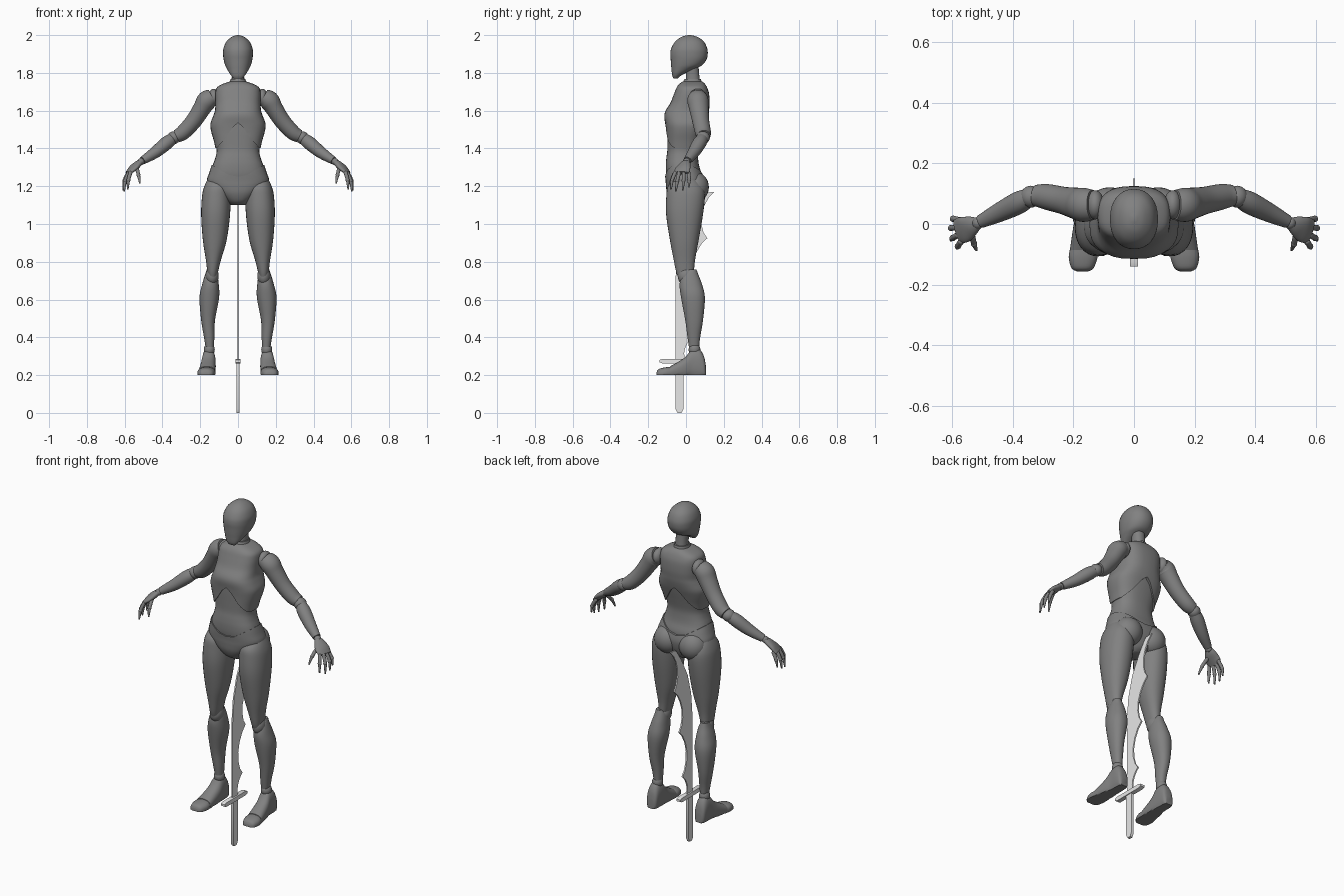
import bpy, bmesh, math
from mathutils import Vector, Matrix

cube = bpy.data.objects.get("Cube")
if cube:
    bpy.data.objects.remove(cube)


def material(name, value):
    mat = bpy.data.materials.new(name)
    colour = (value, value, value, 1)
    mat.use_nodes = True
    mat.diffuse_color = colour
    mat.node_tree.nodes["Principled BSDF"].inputs["Base Color"].default_value = colour
    return mat


BODY = material("dark grey body", 0.22)
STEEL = material("light grey steel", 0.8)
SIDES = 32
parts = []


def finish(name, bm, mat=BODY):
    bmesh.ops.recalc_face_normals(bm, faces=bm.faces[:])
    mesh = bpy.data.meshes.new(name)
    bm.to_mesh(mesh)
    bm.free()
    mesh.materials.append(mat)
    obj = bpy.data.objects.new(name, mesh)
    bpy.context.collection.objects.link(obj)
    parts.append(obj)
    return obj


def smooth_rows(rows, steps=4):
    """Spline through every column of the rows."""
    out = []
    for i in range(len(rows) - 1):
        quad = (rows[max(i - 1, 0)], rows[i], rows[i + 1], rows[min(i + 2, len(rows) - 1)])
        for k in range(steps):
            t = k / steps
            out.append([b + t / 2 * (c - a + t * (2 * a - 5 * b + 4 * c - d + t * (3 * (b - c) + d - a)))
                        for a, b, c, d in zip(*quad)])
    return out + [list(rows[-1])]


def unit_outline(power):
    """Rounded cross-section between a circle and a square."""
    for k in range(SIDES):
        a = math.tau * k / SIDES
        c, s = math.cos(a), math.sin(a)
        yield (math.copysign(abs(c) ** (2 / power), c), math.copysign(abs(s) ** (2 / power), s))


def skin(name, rings):
    bm = bmesh.new()
    loops = [[bm.verts.new(p) for p in ring] for ring in rings]
    for low, high in zip(loops, loops[1:]):
        for k in range(SIDES):
            j = (k + 1) % SIDES
            bm.faces.new((low[k], low[j], high[j], high[k]))
    bm.faces.new(loops[0])
    bm.faces.new(loops[-1])
    return finish(name, bm)


def loft(name, rows, power=2.2, side=1, along="z", floor=0):
    """Rows hold position, then low and high bounds on the two other axes."""
    rings = []
    for t, u0, u1, v0, v1 in smooth_rows(rows):
        ring = []
        for c, s in unit_outline(power):
            u = side * ((u0 + u1) / 2 + c * (u1 - u0) / 2)
            v = (v0 + v1) / 2 + s * (v1 - v0) / 2
            ring.append((u, v, t) if along == "z" else (u, t, max(v, floor)))
        rings.append(ring)
    return skin(name, rings)


def centred(rows):
    return [(z, -w, w, front, back) for z, w, front, back in rows]


def limb(name, rows, side):
    """Rows hold a centre point, a sideways radius and a thickness radius."""
    rows = smooth_rows(rows)
    rings = []
    for i, (x, y, z, wide, thick) in enumerate(rows):
        ahead, behind = rows[min(i + 1, len(rows) - 1)], rows[max(i - 1, 0)]
        turn = (Vector(ahead[:3]) - Vector(behind[:3])).to_track_quat("Z", "Y")
        ring = [Vector((x, y, z)) + turn @ Vector((c * wide, s * thick, 0)) for c, s in unit_outline(2)]
        rings.append([(side * p.x, p.y, p.z) for p in ring])
    return skin(name, rings)


def ball(name, centre, radii, side=1):
    bm = bmesh.new()
    place = Matrix.Translation((side * centre[0], centre[1], centre[2])) @ Matrix.Diagonal((*radii, 1))
    bmesh.ops.create_uvsphere(bm, u_segments=24, v_segments=16, radius=1, matrix=place)
    return finish(name, bm)


def prism(name, outline, half, along="x", mat=STEEL):
    bm = bmesh.new()
    layers = [[bm.verts.new((h, p, z) if along == "x" else (p, h, z)) for p, z in outline] for h in (-half, half)]
    for layer in layers:
        bm.faces.new(layer)
    for k in range(len(outline)):
        j = (k + 1) % len(outline)
        bm.faces.new((layers[0][k], layers[0][j], layers[1][j], layers[1][k]))
    return finish(name, bm, mat)


def carve(obj, half_outline):
    """Cut a mirrored outline straight through from front to back."""
    outline = half_outline + [(-x, z) for x, z in reversed(half_outline) if x]
    cutter = prism("cutter", outline, 0.5, "y", BODY)
    parts.remove(cutter)
    cutter.hide_render = True
    mod = obj.modifiers.new("carve", "BOOLEAN")
    mod.operation, mod.solver, mod.object = "DIFFERENCE", "EXACT", cutter
    bpy.context.view_layer.objects.active = obj
    bpy.ops.object.modifier_apply(modifier=mod.name)
    bpy.data.objects.remove(cutter)


# Head and neck
loft("head", centred([
    (1.77, .022, -.066, -.045), (1.783, .034, -.072, -.03), (1.8, .046, -.075, 0), (1.82, .058, -.077, .045),
    (1.84, .068, -.079, .085), (1.87, .076, -.081, .108), (1.9, .079, -.083, .115), (1.93, .077, -.078, .112),
    (1.965, .062, -.058, .095), (1.99, .034, -.025, .062), (2, .006, .01, .025)]))
loft("neck", centred([(1.74, .034, 0, .075), (1.79, .033, 0, .07), (1.85, .035, 0, .065)]))
loft("neck_base", centred([(1.7, .06, -.04, .1), (1.745, .045, -.018, .085), (1.768, .039, -.008, .079)]))

# Torso: chest arches over the abdomen, which sits in the dipped pelvis
chest = loft("chest", centred([
    (1.39, .117, -.102, .07), (1.44, .128, -.104, .08), (1.49, .142, -.106, .095), (1.53, .146, -.11, .108),
    (1.57, .132, -.115, .118), (1.6, .122, -.108, .122), (1.64, .12, -.083, .125), (1.69, .12, -.063, .122),
    (1.722, .112, -.05, .112), (1.742, .08, -.035, .1), (1.755, .04, -.015, .085)]), 2.7)
carve(chest, [(0, 1.535), (.03, 1.51), (.07, 1.45), (.11, 1.405), (.2, 1.38), (.2, 1.3)])
loft("abdomen", centred([
    (1.2, .13, -.09, .08), (1.26, .145, -.104, .083), (1.31, .134, -.107, .069), (1.35, .12, -.104, .064),
    (1.39, .113, -.099, .064), (1.44, .122, -.099, .074), (1.5, .135, -.1, .088), (1.56, .115, -.1, .1)]), 2.5)
pelvis = loft("pelvis", centred([
    (1.1, .04, -.05, .04), (1.12, .062, -.08, .07), (1.16, .11, -.1, .09), (1.2, .152, -.106, .1),
    (1.23, .165, -.108, .1), (1.27, .153, -.112, .09), (1.31, .14, -.112, .075), (1.35, .125, -.108, .07)]), 2.4)
carve(pelvis, [(0, 1.25), (.05, 1.26), (.09, 1.285), (.14, 1.315), (.2, 1.33), (.2, 1.4)])

for side, label in ((1, "left"), (-1, "right")):
    # Leg
    ball(label + "_buttock", (.08, .05, 1.195), (.078, .071, .08), side)
    loft(label + "_thigh", [
        (.72, .112, .158, -.043, .038), (.75, .105, .163, -.053, .042), (.81, .09, .17, -.065, .048),
        (.915, .06, .186, -.085, .067), (1.05, .042, .195, -.105, .09), (1.15, .04, .19, -.104, .1),
        (1.2, .045, .178, -.095, .09), (1.24, .06, .16, -.06, .06)], side=side)
    ball(label + "_knee", (.137, .002, .725), (.035, .046, .05), side)
    loft(label + "_shin", [
        (.35, .128, .172, .015, .07), (.4, .125, .18, .008, .075), (.49, .122, .195, -.004, .09),
        (.61, .1, .204, -.026, .1), (.68, .102, .19, -.034, .085), (.73, .11, .175, -.02, .066),
        (.76, .125, .165, .012, .055)], side=side)
    ball(label + "_ankle", (.152, .045, .335), (.029, .031, .034), side)
    loft(label + "_foot", [
        (-.085, .12, .211, .18, .246), (-.01, .118, .2, .18, .29), (.03, .118, .192, .18, .334),
        (.07, .12, .19, .18, .337), (.095, .124, .186, .18, .3), (.105, .135, .175, .19, .25)],
        2.4, side, "y", .2)
    loft(label + "_toes", [
        (-.156, .15, .188, .19, .215), (-.145, .133, .206, .18, .232), (-.11, .12, .215, .18, .241),
        (-.079, .121, .21, .18, .243)], 2.4, side, "y", .2)

    # Arm
    ball(label + "_shoulder", (.128, .063, 1.67), (.03, .048, .046), side)
    limb(label + "_upper_arm", [
        (.136, .063, 1.67, .05, .045), (.165, .063, 1.653, .056, .053), (.19, .068, 1.614, .052, .047),
        (.235, .078, 1.545, .045, .043), (.29, .09, 1.485, .042, .04), (.325, .094, 1.465, .035, .034)], side)
    ball(label + "_elbow", (.34, .09, 1.457), (.034, .036, .034), side)
    limb(label + "_forearm", [
        (.347, .088, 1.452, .03, .031), (.38, .07, 1.427, .037, .036), (.44, .04, 1.378, .032, .031),
        (.505, .008, 1.336, .022, .021)], side)
    ball(label + "_wrist", (.514, .003, 1.33), (.019, .02, .019), side)
    limb(label + "_palm", [
        (.515, .002, 1.33, .02, .014), (.535, -.006, 1.313, .033, .018), (.56, -.018, 1.291, .043, .016),
        (.581, -.025, 1.27, .04, .011)], side)

    # Fingers: root, joint and tip of each
    fingers = {
        "little_finger": ((.576, .013, 1.272), (.596, .017, 1.235), (.602, .014, 1.195)),
        "ring_finger": ((.581, -.012, 1.27), (.602, -.013, 1.23), (.607, -.018, 1.178)),
        "middle_finger": ((.58, -.037, 1.268), (.597, -.046, 1.228), (.603, -.054, 1.172)),
        "index_finger": ((.57, -.058, 1.27), (.58, -.073, 1.232), (.584, -.08, 1.182)),
        "thumb": ((.535, -.03, 1.295), (.527, -.065, 1.26), (.519, -.086, 1.215)),
    }
    for finger, (root, joint, tip) in fingers.items():
        limb(f"{label}_{finger}", [(*root, .01, .01), (*joint, .009, .009), (*tip, .004, .004)], side)
        for place, spot in (("knuckle", root), ("joint", joint)):
            ball(f"{label}_{finger}_{place}", spot, (.0105, .0105, .0105), side)

# Sword standing below the body, with barbs along its back edge
prism("sword_grip", [(-.045, 0), (-.023, 0), (-.013, .02), (-.013, .27), (-.055, .27), (-.055, .02)], .008)
prism("sword_guard", [(-.14, .268), (-.125, .262), (.055, .262), (.07, .268), (.07, .28), (.055, .286),
                      (-.125, .286), (-.14, .28)], .013)
barbs = [(0, .28), (.036, .4), (.065, .67), (.113, .925), (.15, 1.17)]
back_edge = []
for (y0, z0), (y1, z1) in zip(barbs, barbs[1:]):
    depth = .2 * (z1 - z0)
    back_edge.append((y0, z0))
    for t in (.12, .3, .5, .7, .88):
        back_edge.append((y0 + t * (y1 - y0) - depth * math.sin(math.pi * t) ** .7, z0 + t * (z1 - z0)))
front_edge = [(.15, 1.17), (.1, 1.165), (.045, 1.085), (-.01, .98), (-.042, .86), (-.055, .72), (-.055, .28)]
prism("sword_blade", back_edge + front_edge, .004)

# Smooth shading with sharp seams
bpy.ops.object.select_all(action="DESELECT")
for obj in parts:
    obj.select_set(True)
bpy.context.view_layer.objects.active = parts[0]
bpy.ops.object.shade_smooth_by_angle(angle=math.radians(40))
